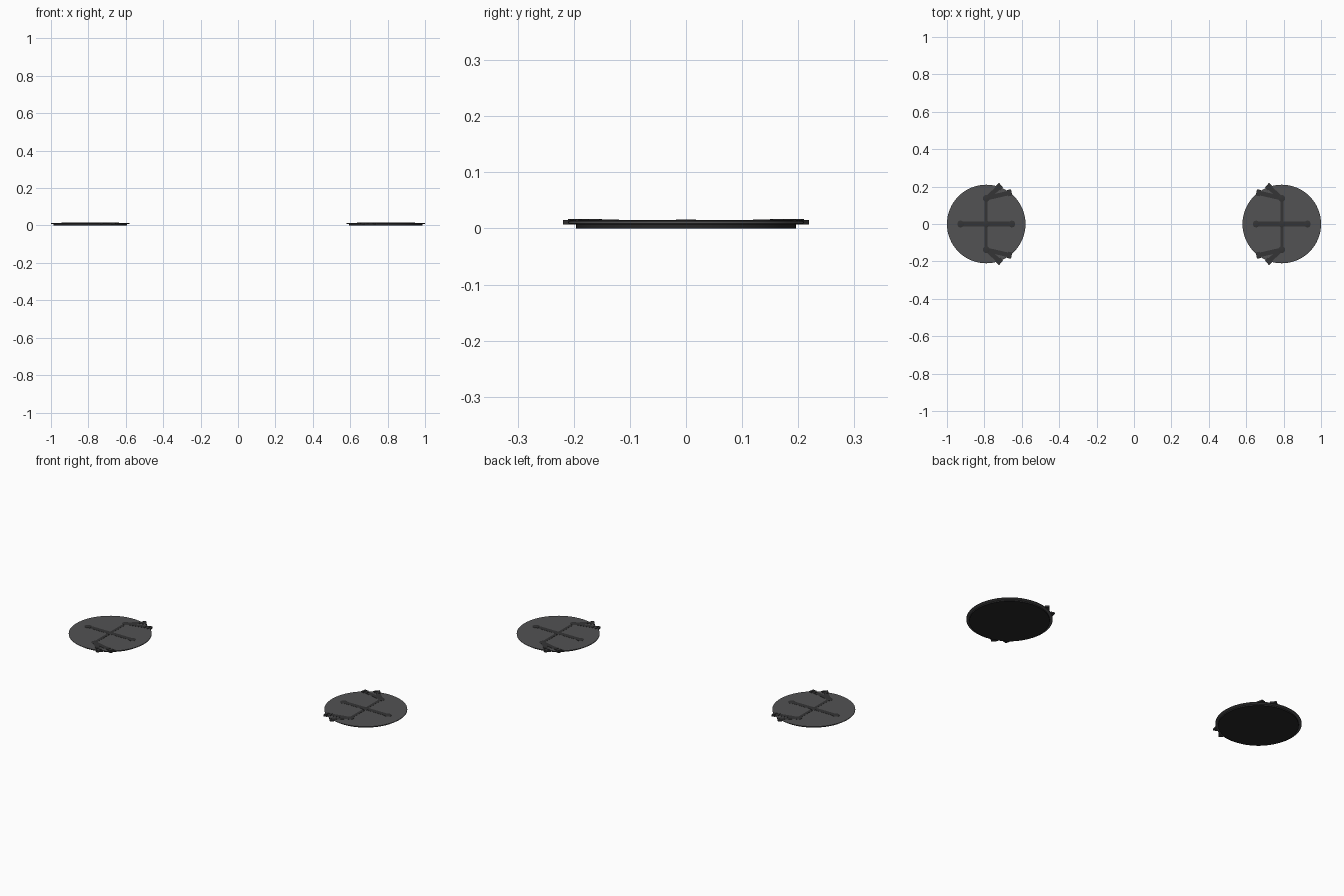
import bpy, bmesh, math
from mathutils import Matrix, Vector

if "Cube" in bpy.data.objects:
    bpy.data.objects.remove(bpy.data.objects["Cube"])


def material(name, v):
    m = bpy.data.materials.new(name)
    m.diffuse_color = (v, v, v * 1.03, 1)
    m.use_nodes = True
    m.node_tree.nodes["Principled BSDF"].inputs["Base Color"].default_value = m.diffuse_color
    return m


PLATE = material("dark_grey", 0.085)
STRAP = material("charcoal", 0.035)
SOLE = material("near_black", 0.02)
CX = 0.79


def finish(bm, name, mat):
    bmesh.ops.recalc_face_normals(bm, faces=bm.faces)
    me = bpy.data.meshes.new(name)
    bm.to_mesh(me)
    bm.free()
    me.materials.append(mat)
    ob = bpy.data.objects.new(name, me)
    bpy.context.collection.objects.link(ob)
    bpy.ops.object.select_all(action='DESELECT')
    ob.select_set(True)
    bpy.context.view_layer.objects.active = ob
    bpy.ops.object.shade_smooth_by_angle(angle=math.radians(30))
    return ob


def lathe(name, center, profile, mat, n=64):
    """Closed disc from (radius, z) rings, capped at both ends."""
    bm = bmesh.new()
    rings = [[bm.verts.new((center[0] + r * math.cos(2 * math.pi * i / n),
                            center[1] + r * math.sin(2 * math.pi * i / n), z))
              for i in range(n)] for r, z in profile]
    for a, b in zip(rings, rings[1:]):
        for i in range(n):
            j = (i + 1) % n
            bm.faces.new((a[i], a[j], b[j], b[i]))
    bm.faces.new(rings[0])
    bm.faces.new(rings[-1])
    return finish(bm, name, mat)


def bar(name, p, q, width, z0, z1, mat):
    """Box laid flat between two plan points."""
    p, q = Vector(p), Vector(q)
    d = q - p
    mid = (p + q) / 2
    m = (Matrix.Translation((mid.x, mid.y, (z0 + z1) / 2))
         @ Matrix.Rotation(math.atan2(d.y, d.x), 4, 'Z')
         @ Matrix.Diagonal((d.length, width, z1 - z0, 1)))
    bm = bmesh.new()
    bmesh.ops.create_cube(bm, size=1, matrix=m)
    return finish(bm, name, mat)


for side, s in (("left", -1), ("right", 1)):
    c = s * CX

    # sole and plate
    lathe(f"{side}_sole", (c, 0), [(0.196, 0), (0.196, 0.008)], SOLE)
    lathe(f"{side}_plate", (c, 0), [(0.206, 0.007), (0.21, 0.009),
                                    (0.21, 0.0125), (0.207, 0.0145)], PLATE)

    # crossed straps
    bar(f"{side}_cross_strap", (c - 0.14, 0), (c + 0.14, 0), 0.026, 0.012, 0.0152, STRAP)
    bar(f"{side}_long_strap", (c, -0.137), (c, 0.137), 0.016, 0.012, 0.0152, STRAP)

    # rivets
    for i, (x, y) in enumerate([(0, 0), (-0.137, 0), (0.137, 0), (0, 0.137), (0, -0.137)]):
        lathe(f"{side}_rivet_{i}", (c + x, y),
              [(0.018, 0.012), (0.018, 0.0155), (0.015, 0.0162)], STRAP, 24)

    # forked clips at both ends, leaning toward the middle of the model
    for end, e in (("front", -1), ("back", 1)):
        def P(u, v):
            return (c - s * u, e * v)
        name = f"{side}_{end}"
        tips = [P(0.072, 0.200), P(0.126, 0.167)]
        for i, t in enumerate(tips):
            bar(f"{name}_arm_{i}", P(0.004, 0.139), t, 0.024, 0.0135, 0.0155, STRAP)
            # hooks over the rim
            a = Vector(P(0, 0.139))
            d = (Vector(t) - a).normalized()
            tv = Vector(t)
            side_v = Vector((-d.y, d.x)) * 0.017
            bar(f"{name}_hook_{i}", tv - d * 0.012, tv + d * 0.010, 0.034, 0.0075, 0.0155, STRAP)
            # small ridges
            for k in range(2):
                m = tv - d * (0.002 + 0.022 * k)
                bar(f"{name}_ridge_{i}_{k}", m - side_v * 0.7, m + side_v * 0.7,
                    0.007, 0.0145, 0.0172, STRAP)
